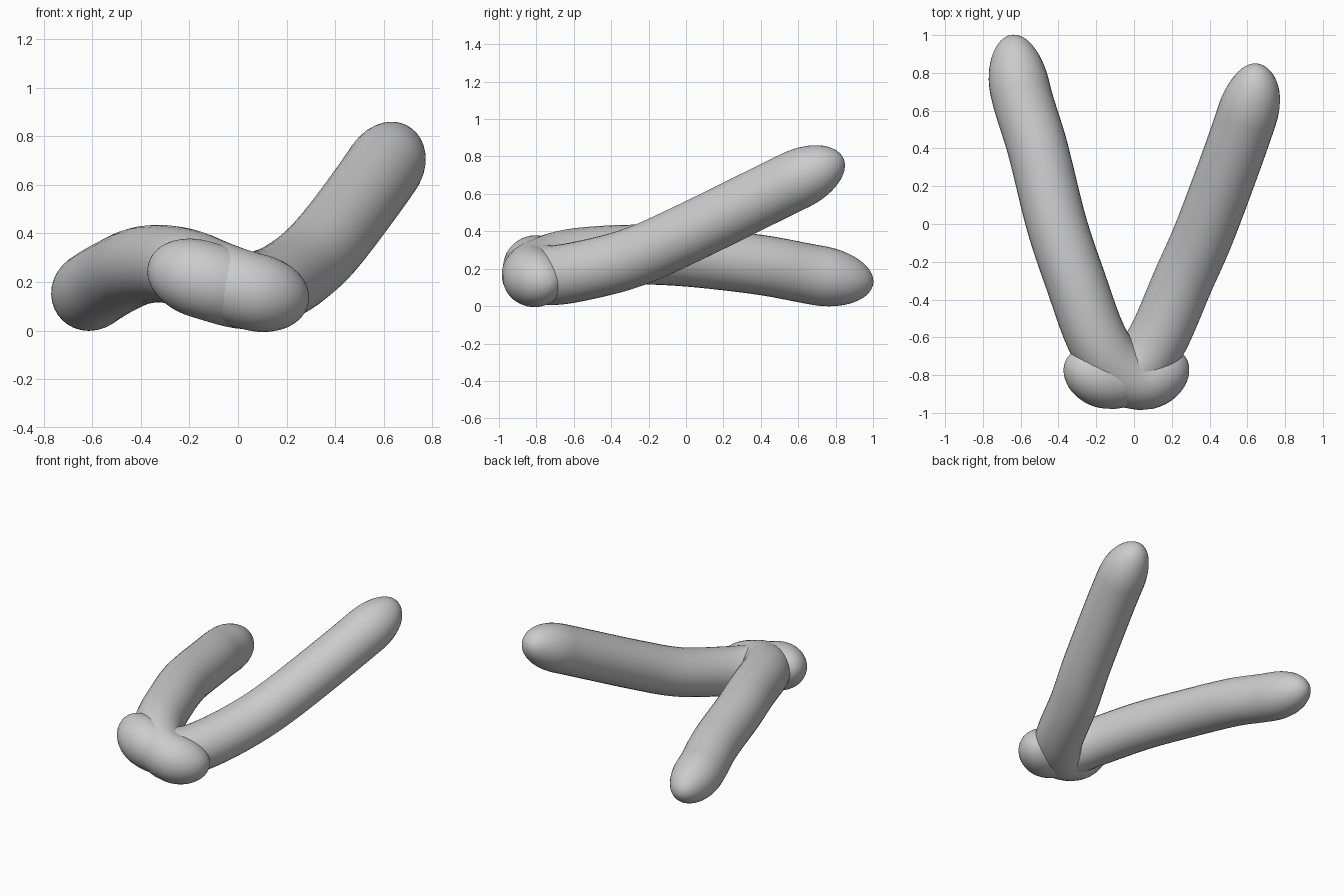
import bpy
import math
from mathutils import Vector

if "Cube" in bpy.data.objects:
    bpy.data.objects.remove(bpy.data.objects["Cube"], do_unlink=True)

RADIUS = 0.16

grey = bpy.data.materials.new("light_grey")
grey.use_nodes = True
COLOUR = (0.6, 0.6, 0.6, 1)
grey.diffuse_color = COLOUR
grey.node_tree.nodes["Principled BSDF"].inputs["Base Color"].default_value = COLOUR


def smooth_path(points, steps=60):
    """Catmull-Rom path through the given points."""
    p = [Vector(q) for q in points]
    p = [2 * p[0] - p[1]] + p + [2 * p[-1] - p[-2]]
    path = []
    for a, b, c, d in zip(p, p[1:], p[2:], p[3:]):
        for i in range(steps):
            t = i / steps
            path.append(0.5 * (2 * b + (c - a) * t + (2 * a - 5 * b + 4 * c - d) * t ** 2
                               + (3 * b - a - 3 * c + d) * t ** 3))
    path.append(p[-2])
    return path


def stations(length, front_cap, back_cap, cap_rings=16, body_rings=48):
    """Distances along the path with radius factors, rounded at both ends."""
    quarter = [math.pi / 2 * (i + 0.15) / cap_rings for i in range(cap_rings)]
    front = [(front_cap * (1 - math.cos(a)), math.sin(a)) for a in quarter]
    back = [(length - back_cap * (1 - math.cos(a)), math.sin(a)) for a in reversed(quarter)]
    span = length - front_cap - back_cap
    body = [(front_cap + span * i / body_rings, 1) for i in range(body_rings + 1)]
    return front + body + back


def tube(name, points, front_cap, back_cap):
    path = smooth_path(points)
    dist = [0]
    for a, b in zip(path, path[1:]):
        dist.append(dist[-1] + (b - a).length)
    rings = stations(dist[-1], front_cap, back_cap)

    curve = bpy.data.curves.new(name, "CURVE")
    curve.dimensions = "3D"
    curve.bevel_depth = RADIUS
    curve.bevel_resolution = 14
    curve.use_fill_caps = True
    spline = curve.splines.new("POLY")
    spline.points.add(len(rings) - 1)
    k = 0
    for point, (s, factor) in zip(spline.points, rings):
        while k < len(dist) - 2 and dist[k + 1] < s:
            k += 1
        f = (s - dist[k]) / (dist[k + 1] - dist[k])
        point.co = (*path[k].lerp(path[k + 1], f), 1)
        point.radius = factor

    obj = bpy.data.objects.new(name, curve)
    bpy.context.collection.objects.link(obj)
    bpy.ops.object.select_all(action="DESELECT")
    obj.select_set(True)
    bpy.context.view_layer.objects.active = obj
    bpy.ops.object.convert(target="MESH")
    obj = bpy.context.object
    obj.data.materials.clear()
    obj.data.materials.append(grey)
    bpy.ops.object.shade_smooth()


# Rising arm: hooks to the right at the front
tube("rising_arm", [(-0.36, -0.73, 0.28), (-0.13, -0.82, 0.205), (0.02, -0.755, 0.167),
                    (0.13, -0.6, 0.18), (0.26, -0.3, 0.255), (0.39, 0, 0.385),
                    (0.6, 0.58, 0.67), (0.66, 0.84, 0.79)], 0.24, 0.29)

# Level arm: hooks to the left at the front, crossing the other
tube("level_arm", [(0.28, -0.72, 0.115), (0.05, -0.825, 0.163), (-0.09, -0.76, 0.21),
                   (-0.2, -0.6, 0.255), (-0.31, -0.3, 0.275), (-0.41, 0, 0.265),
                   (-0.51, 0.4, 0.22), (-0.6, 0.7, 0.165), (-0.65, 1.0, 0.12)], 0.24, 0.3)
